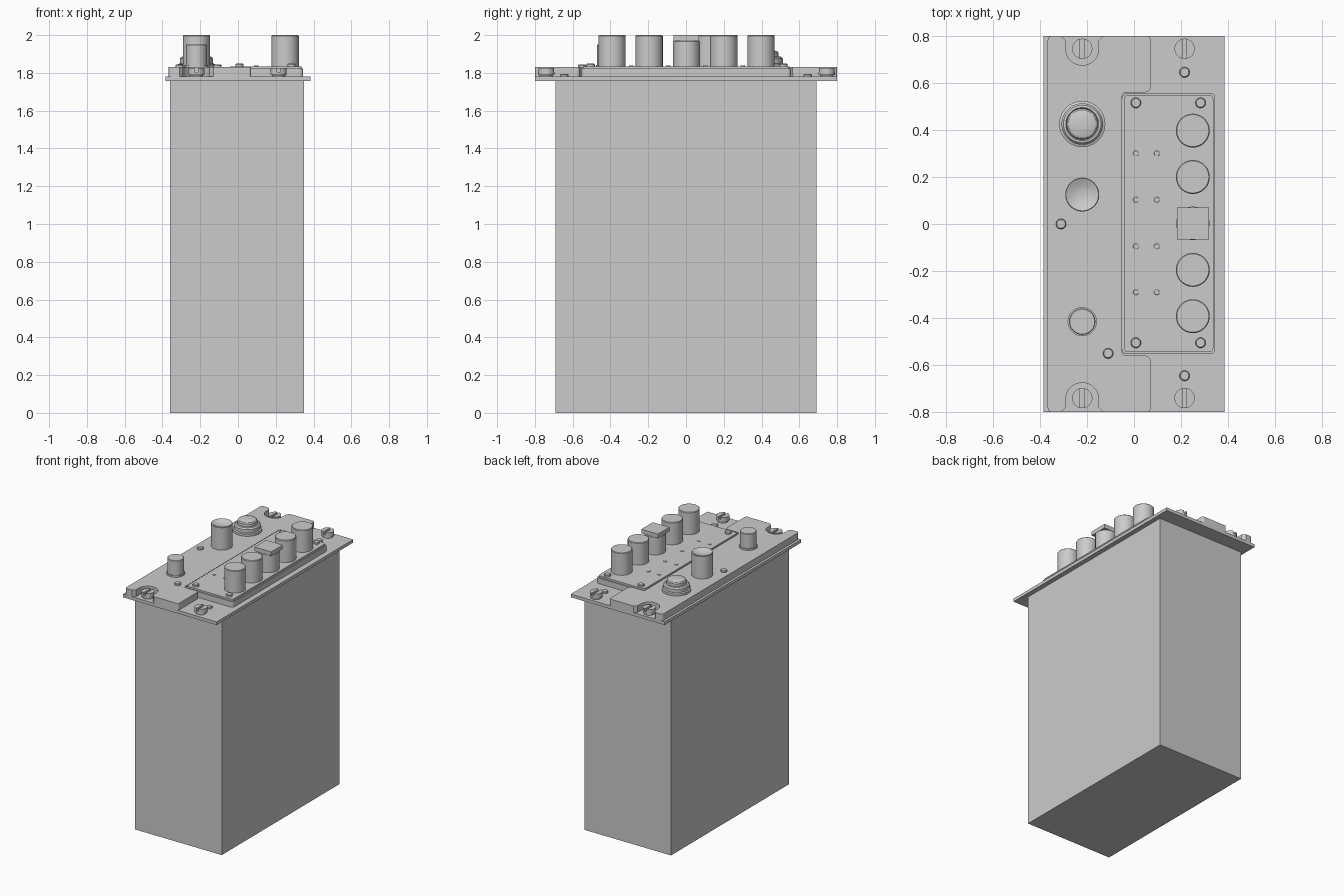
import bpy, bmesh, math
from mathutils import Vector

if "Cube" in bpy.data.objects:
    bpy.data.objects.remove(bpy.data.objects["Cube"])


def finish(name, bm, angle=30):
    bmesh.ops.recalc_face_normals(bm, faces=bm.faces)
    me = bpy.data.meshes.new(name)
    bm.to_mesh(me)
    bm.free()
    ob = bpy.data.objects.new(name, me)
    bpy.context.collection.objects.link(ob)
    bpy.context.view_layer.objects.active = ob
    ob.select_set(True)
    bpy.ops.object.shade_smooth_by_angle(angle=math.radians(angle))
    ob.select_set(False)
    return ob


def add_prism(bm, pts, z0, z1):
    low = [bm.verts.new((x, y, z0)) for x, y in pts]
    high = [bm.verts.new((x, y, z1)) for x, y in pts]
    bm.faces.new(low[::-1])
    bm.faces.new(high)
    n = len(pts)
    for i in range(n):
        j = (i + 1) % n
        bm.faces.new((low[i], low[j], high[j], high[i]))


def prism(name, pts, z0, z1):
    bm = bmesh.new()
    add_prism(bm, pts, z0, z1)
    return finish(name, bm)


def rounded(corners, steps=6):
    """Outline from (x, y, radius) corners with filleted arcs."""
    out, n = [], len(corners)
    for i, (x, y, r) in enumerate(corners):
        p = Vector((x, y))
        if r == 0:
            out.append(p)
            continue
        a = (Vector(corners[i - 1][:2]) - p).normalized()
        b = (Vector(corners[(i + 1) % n][:2]) - p).normalized()
        c = p + (a + b) * r          # right-angled corners
        for k in range(steps + 1):
            t = math.pi / 2 * k / steps
            out.append(c - b * r * math.cos(t) - a * r * math.sin(t))
    return out


def rect(x0, x1, y0, y1, r=0):
    return rounded([(x0, y0, r), (x1, y0, r), (x1, y1, r), (x0, y1, r)])


def lathe(name, x, y, profile, n=48):
    """Revolve (radius, z) points; the ends are capped."""
    bm = bmesh.new()
    rings = []
    for r, z in profile:
        rings.append([bm.verts.new((x + r * math.cos(math.tau * k / n),
                                    y + r * math.sin(math.tau * k / n), z)) for k in range(n)])
    for a, b in zip(rings, rings[1:]):
        for k in range(n):
            j = (k + 1) % n
            bm.faces.new((a[k], a[j], b[j], b[k]))
    bm.faces.new(rings[0][::-1])
    bm.faces.new(rings[-1])
    return finish(name, bm)


def peg(name, x, y, r, z0, z1, ch=0.004, n=48):
    return lathe(name, x, y, [(r, z0), (r, z1 - ch), (r - ch, z1)], n)


def slotted_screw(name, x, y):
    peg(name + "_washer", x, y, 0.036, 1.78, 1.79)
    bm = bmesh.new()
    R, w = 0.043, 0.009
    t = math.acos(w / R)
    add_prism(bm, [(x + R * math.cos(math.tau * k / 40), y + R * math.sin(math.tau * k / 40))
                   for k in range(40)], 1.79, 1.805)
    for s in (1, -1):
        arc = [-t + 2 * t * k / 20 for k in range(21)]
        add_prism(bm, [(x + s * R * math.cos(a), y + R * math.sin(a)) for a in arc], 1.805, 1.825)
    finish(name, bm)


# Case and mounting plate
prism("case", rect(-0.36, 0.35, -0.69, 0.69), 0, 1.76)
prism("mounting_plate", rect(-0.385, 0.385, -0.8, 0.8), 1.757, 1.78)

# Left face panel with U notches for the fasteners
half = [(-0.05, 0.56, 0.015), (0.07, 0.56, 0.02), (0.07, 0.8, 0.015),
        (-0.13, 0.8, 0), (-0.15, 0.78, 0), (-0.15, 0.675, 0.069), (-0.29, 0.675, 0.069),
        (-0.29, 0.78, 0), (-0.31, 0.8, 0), (-0.367, 0.8, 0.02)]
panel = half + [(x, -y, r) for x, y, r in reversed(half)]
prism("face_panel", rounded(panel), 1.78, 1.83)

# Raised control panel on its gasket
prism("control_gasket", rect(-0.05, 0.345, -0.553, 0.556, 0.02), 1.78, 1.822)
prism("control_panel", rect(-0.042, 0.337, -0.545, 0.548, 0.018), 1.822, 1.835)

# Slotted fasteners at the four corners
for i, (x, y) in enumerate([(-0.22, 0.745), (0.215, 0.745), (-0.22, -0.74), (0.215, -0.74)]):
    slotted_screw(f"fastener_{i}", x, y)

# Small panel screws
for i, (x, y, z) in enumerate([(-0.31, 0, 1.83), (-0.11, -0.55, 1.83),
                               (0.215, 0.645, 1.78), (0.215, -0.645, 1.78),
                               (0.008, 0.515, 1.835), (0.283, 0.515, 1.835),
                               (0.008, -0.505, 1.835), (0.283, -0.505, 1.835)]):
    peg(f"small_screw_{i}", x, y, 0.022, z, z + 0.014, 0.004, 24)

# Indicator dots
for i, y in enumerate((0.3, 0.103, -0.095, -0.29)):
    for j, x in enumerate((0.008, 0.097)):
        peg(f"indicator_{i}_{j}", x, y, 0.012, 1.835, 1.839, 0.001, 16)

# Row of round knobs, with one square-capped knob in the middle
for i, y in enumerate((0.397, 0.2, -0.195, -0.392)):
    peg(f"round_knob_{i}", 0.25, y, 0.072, 1.835, 2.0)
peg("square_knob_stem", 0.25, 0.003, 0.071, 1.835, 1.97)
prism("square_knob_cap", rect(0.182, 0.318, -0.065, 0.07), 1.97, 2.0)

# Left-hand controls
lathe("tall_dished_knob", -0.22, 0.125,
      [(0.072, 1.83), (0.072, 1.996), (0.069, 2.0), (0.064, 1.998),
       (0.048, 1.99), (0.028, 1.984), (0.008, 1.982)])
lathe("short_knob", -0.22, -0.415,
      [(0.062, 1.83), (0.062, 1.842), (0.056, 1.842), (0.056, 1.947), (0.053, 1.95)])
lathe("push_button", -0.22, 0.425,
      [(0.098, 1.83), (0.098, 1.846), (0.088, 1.85), (0.088, 1.875), (0.08, 1.885),
       (0.07, 1.887), (0.066, 1.88), (0.066, 1.905), (0.06, 1.913), (0.045, 1.918),
       (0.02, 1.921)])
